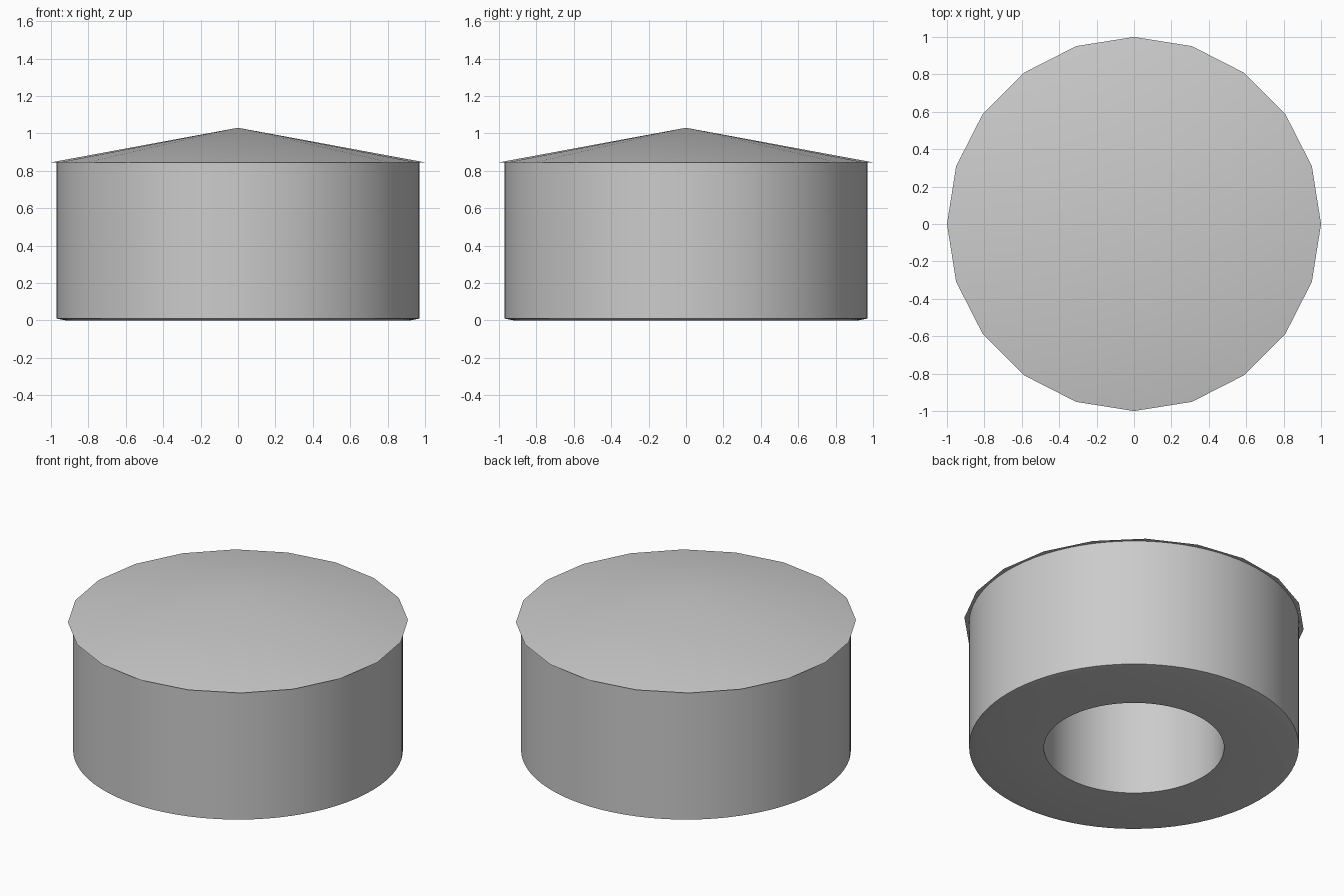
import bpy, bmesh, math

if "Cube" in bpy.data.objects:
    bpy.data.objects.remove(bpy.data.objects["Cube"])


def lathe(name, profile, segments, closed):
    """Revolve an (radius, z) profile around the z axis."""
    bm = bmesh.new()
    rings = []
    for r, z in profile:
        rings.append([bm.verts.new((r * math.cos(2 * math.pi * i / segments),
                                    r * math.sin(2 * math.pi * i / segments), z))
                      for i in range(segments)])
    pairs = list(zip(rings, rings[1:]))
    if closed:
        pairs.append((rings[-1], rings[0]))
    for a, b in pairs:
        for i in range(segments):
            j = (i + 1) % segments
            bm.faces.new((a[i], a[j], b[j], b[i]))
    bmesh.ops.recalc_face_normals(bm, faces=bm.faces)
    return finish(name, bm)


def finish(name, bm):
    mesh = bpy.data.meshes.new(name)
    bm.to_mesh(mesh)
    bm.free()
    obj = bpy.data.objects.new(name, mesh)
    bpy.context.collection.objects.link(obj)
    bpy.ops.object.select_all(action='DESELECT')
    obj.select_set(True)
    bpy.context.view_layer.objects.active = obj
    bpy.ops.object.shade_smooth_by_angle(angle=math.radians(30))
    return obj


# Thick round wall with a slightly eased bottom edge and a central bore
lathe("wall", [(0.53, 0), (0.92, 0), (0.97, 0.01), (0.97, 0.845), (0.53, 0.845)],
      80, True)

# Shallow twenty-sided conical roof with a small overhang
bm = bmesh.new()
SIDES = 20
apex = bm.verts.new((0, 0, 1.03))
rim = [bm.verts.new((math.cos(2 * math.pi * i / SIDES),
                     math.sin(2 * math.pi * i / SIDES), 0.845)) for i in range(SIDES)]
for i in range(SIDES):
    bm.faces.new((rim[i], rim[(i + 1) % SIDES], apex))
bm.faces.new(rim[::-1])
roof = finish("roof", bm)
# Keep the rim crisp against the flat underside
for edge in roof.data.edges:
    if all(roof.data.vertices[v].co.z < 0.9 for v in edge.vertices):
        edge.use_edge_sharp = True
